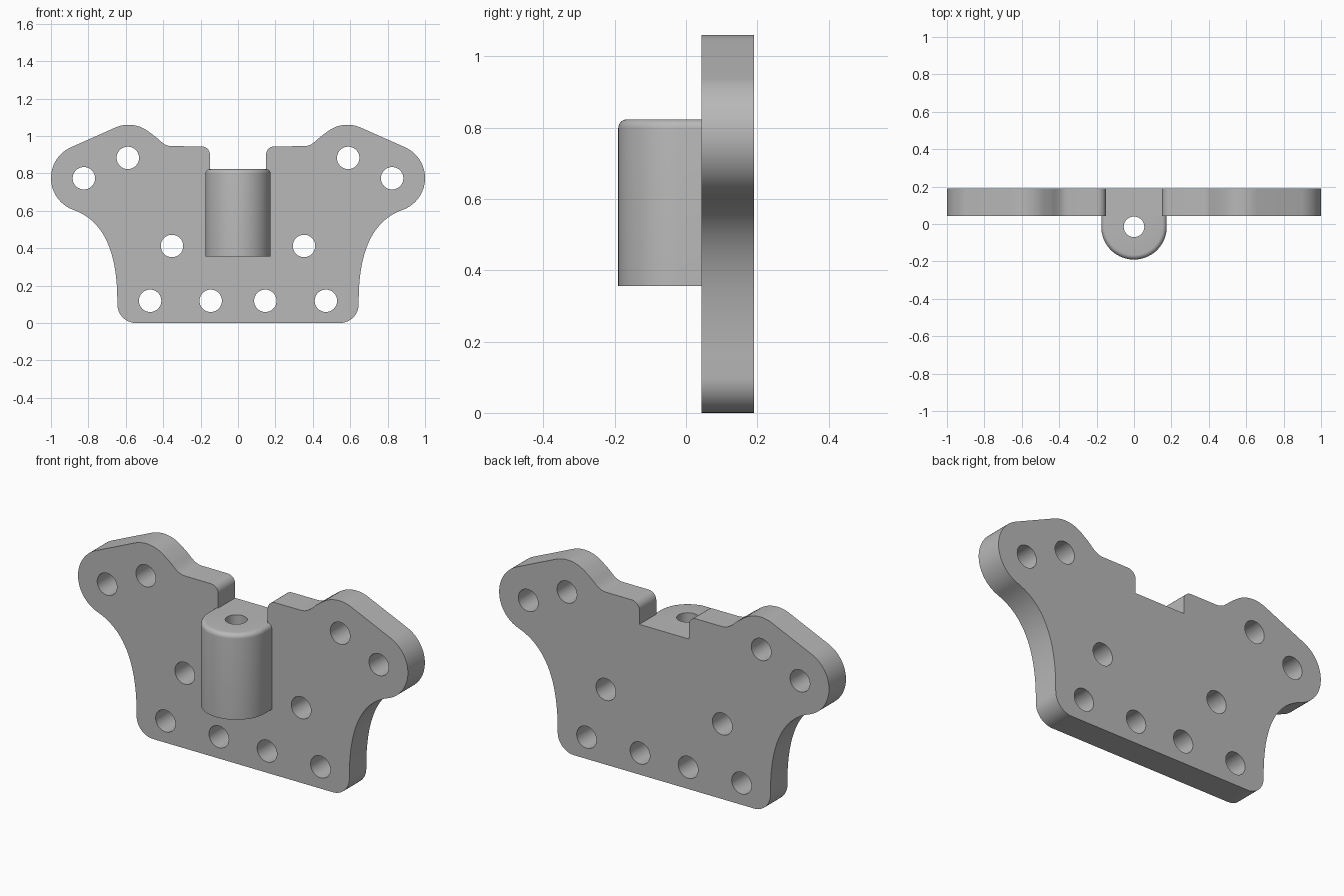
import bpy, bmesh
from math import radians, cos, sin
from mathutils import Vector, Matrix
from mathutils.geometry import interpolate_bezier

cube = bpy.data.objects.get("Cube")
if cube:
    bpy.data.objects.remove(cube, do_unlink=True)

grey = bpy.data.materials.new("plain_grey")
grey.use_nodes = True
grey.diffuse_color = (0.48, 0.48, 0.48, 1)
grey.node_tree.nodes["Principled BSDF"].inputs["Base Color"].default_value = (0.48, 0.48, 0.48, 1)

FRONT, BACK = 0.043, 0.19      # plate faces
TOP, BASE = 0.823, 0.355       # boss height
RADIUS = 0.175                 # boss radius
AXIS = -BACK + RADIUS          # boss centre in y


def arc(cx, cz, r, start, end, steps=20):
    angles = [radians(start + (end - start) * i / steps) for i in range(steps + 1)]
    return [(cx + r * cos(a), cz + r * sin(a)) for a in angles]


def bezier(*points, steps=24):
    a, b, c, d = [Vector((x, z, 0)) for x, z in points]
    return [(p.x, p.y) for p in interpolate_bezier(a, b, c, d, steps)][1:-1]


def make_object(name, bm):
    bmesh.ops.recalc_face_normals(bm, faces=bm.faces)
    mesh = bpy.data.meshes.new(name)
    bm.to_mesh(mesh)
    bm.free()
    mesh.materials.append(grey)
    obj = bpy.data.objects.new(name, mesh)
    bpy.context.collection.objects.link(obj)
    return obj


def extrude_outline(points, offset):
    bm = bmesh.new()
    face = bm.faces.new([bm.verts.new(p) for p in points])
    result = bmesh.ops.extrude_face_region(bm, geom=[face], use_keep_orig=True)
    moved = [g for g in result["geom"] if isinstance(g, bmesh.types.BMVert)]
    bmesh.ops.translate(bm, verts=moved, vec=offset)
    return bm


def add_cylinder(bm, radius, depth, matrix):
    bmesh.ops.create_cone(bm, cap_ends=True, segments=40, radius1=radius,
                          radius2=radius, depth=depth, matrix=matrix)


def cut_and_shade(obj, cutter_bm):
    cutter = make_object("hole_cutter", cutter_bm)
    cutter.hide_render = True
    bpy.ops.object.select_all(action='DESELECT')
    obj.select_set(True)
    bpy.context.view_layer.objects.active = obj
    mod = obj.modifiers.new("holes", 'BOOLEAN')
    mod.operation = 'DIFFERENCE'
    mod.solver = 'EXACT'
    mod.object = cutter
    bpy.ops.object.modifier_apply(modifier=mod.name)
    bpy.data.objects.remove(cutter, do_unlink=True)
    bpy.ops.object.shade_smooth_by_angle(angle=radians(35))


# Plate: half outline from the bottom corner up to the notch, then mirrored
half = arc(0.545, 0.1, 0.1, -90, 0, 12)
half += bezier((0.645, 0.14), (0.65, 0.37), (0.71, 0.545), (0.882, 0.606))
half += arc(0.82, 0.775, 0.18, -70, 65, 30)
half += arc(0.585, 0.885, 0.175, 65, 125)
half += bezier((0.45, 1.004), (0.41, 0.97), (0.395, 0.945), (0.345, 0.945), steps=16)
half += arc(0.195, 0.9, 0.045, 90, 180, 12)
half += [(0.15, TOP)]
outline = half + [(-x, z) for x, z in reversed(half)]
plate = make_object("mounting_plate", extrude_outline(
    [(x, FRONT, z) for x, z in outline], (0, BACK - FRONT, 0)))

# Screw holes through the plate
holes = bmesh.new()
for x, z in [(0.824, 0.774), (0.589, 0.883), (0.353, 0.412), (0.47, 0.119), (0.146, 0.119)]:
    for side in (-1, 1):
        add_cylinder(holes, 0.06, 0.5, Matrix.Translation((side * x, 0.1, z))
                     @ Matrix.Rotation(radians(90), 4, 'X'))
cut_and_shade(plate, holes)

# Boss: round-fronted block with a softened top edge
profile = [(RADIUS, FRONT)] + arc(0, AXIS, RADIUS, 0, -180, 48) + [(-RADIUS, FRONT)]
bm = extrude_outline([(x, y, BASE) for x, y in profile], (0, 0, TOP - BASE))
rim = [e for e in bm.edges if all(v.co.z > TOP - 0.001 for v in e.verts)
       and not all(v.co.y > FRONT - 0.001 for v in e.verts)]
bmesh.ops.bevel(bm, geom=rim, offset=0.025, offset_type='OFFSET', segments=6,
                profile=0.5, affect='EDGES')
boss = make_object("pivot_boss", bm)

# Vertical bore through the boss
bore = bmesh.new()
add_cylinder(bore, 0.055, 2, Matrix.Translation((0, AXIS, 0.6)))
cut_and_shade(boss, bore)
